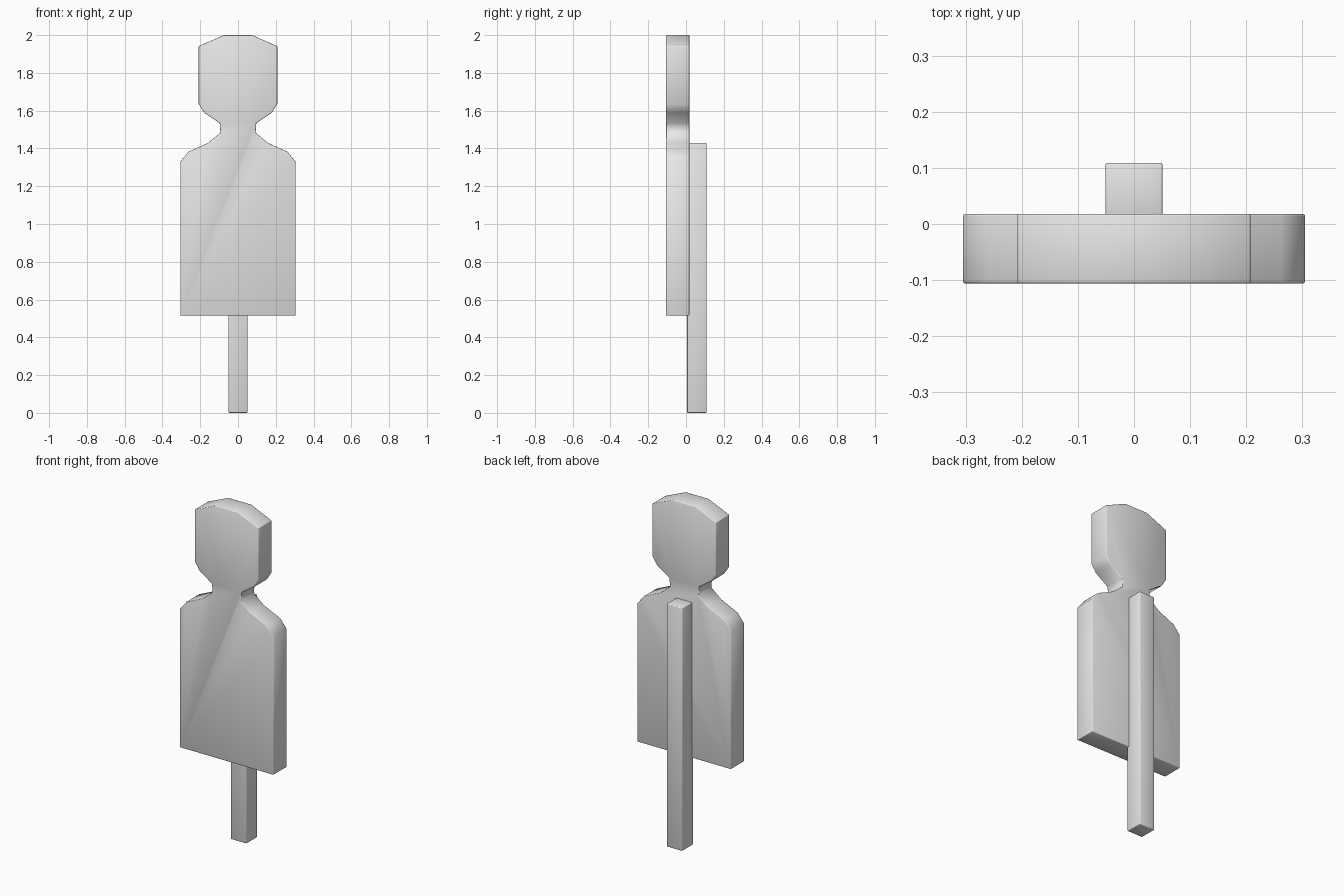
import bpy
import bmesh
import math

cube = bpy.data.objects.get("Cube")
if cube:
    bpy.data.objects.remove(cube, do_unlink=True)

grey = bpy.data.materials.new("plain grey")
grey.use_nodes = True
colour = (0.8, 0.8, 0.8, 1)
grey.diffuse_color = colour
grey.node_tree.nodes["Principled BSDF"].inputs["Base Color"].default_value = colour


def slab(name, half, front, back):
    """Extrude a half outline (x, z), mirrored in x, from front to back."""
    outline = half + [(-x, z) for x, z in reversed(half)]
    bm = bmesh.new()
    face = bm.faces.new([bm.verts.new((x, front, z)) for x, z in outline])
    extruded = bmesh.ops.extrude_face_region(bm, geom=[face], use_keep_orig=True)
    moved = [v for v in extruded["geom"] if isinstance(v, bmesh.types.BMVert)]
    bmesh.ops.translate(bm, verts=moved, vec=(0, back - front, 0))
    bmesh.ops.recalc_face_normals(bm, faces=bm.faces[:])
    mesh = bpy.data.meshes.new(name)
    bm.to_mesh(mesh)
    bm.free()
    mesh.materials.append(grey)
    obj = bpy.data.objects.new(name, mesh)
    bpy.context.collection.objects.link(obj)

    # Thin rounded edges
    bevel = obj.modifiers.new("soft edges", "BEVEL")
    bevel.width = 0.004
    bevel.segments = 2
    bevel.limit_method = "ANGLE"
    bevel.angle_limit = math.radians(60)
    bpy.ops.object.select_all(action="DESELECT")
    obj.select_set(True)
    bpy.context.view_layer.objects.active = obj
    bpy.ops.object.modifier_apply(modifier=bevel.name)
    bpy.ops.object.shade_smooth_by_angle(angle=math.radians(65))
    return obj


# Flat figure: torso, shoulders, neck and head in one outline
slab("figure_board", [
    (0.305, 0.515), (0.305, 1.33), (0.263, 1.382), (0.157, 1.43),
    (0.093, 1.484), (0.097, 1.534), (0.178, 1.588), (0.208, 1.635),
    (0.208, 1.942), (0.074, 2.0)], -0.106, 0.018)

# Square stake behind the board
slab("support_stake", [(0.051, 0), (0.051, 1.43)], 0.006, 0.109)
